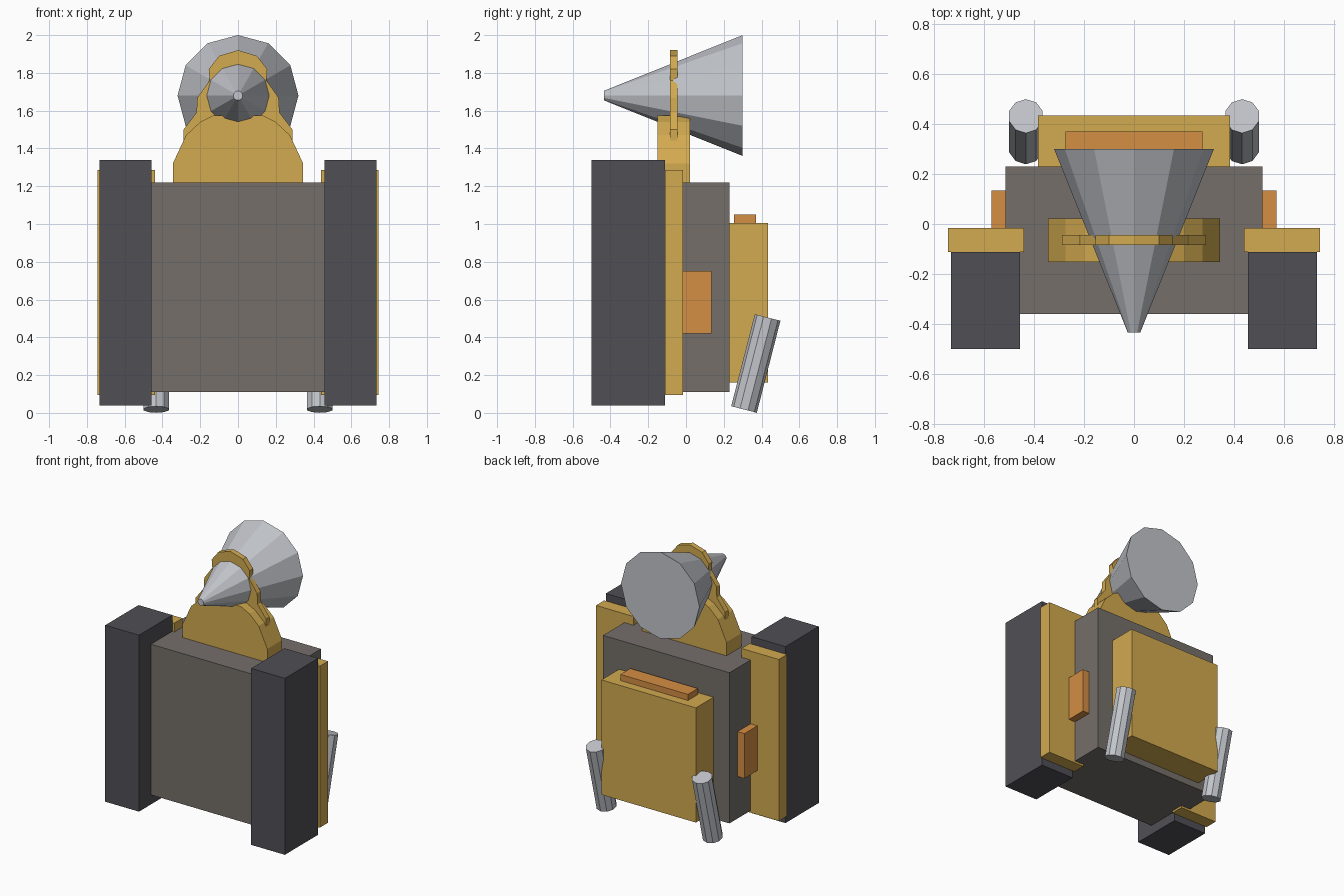
import bpy, bmesh, math
from mathutils import Matrix, Vector

cube = bpy.data.objects.get("Cube")
if cube:
    bpy.data.objects.remove(cube, do_unlink=True)


def material(name, rgb):
    linear = [((c / 255 + 0.055) / 1.055) ** 2.4 for c in rgb] + [1]
    mat = bpy.data.materials.new(name)
    mat.use_nodes = True
    mat.diffuse_color = linear
    mat.node_tree.nodes["Principled BSDF"].inputs["Base Color"].default_value = linear
    return mat


GOLD = material("gold", (210, 170, 80))
GREY = material("warm grey", (117, 111, 106))
DARK = material("charcoal", (80, 79, 85))
ORANGE = material("orange", (212, 142, 68))
SILVER = material("silver", (194, 197, 203))


def finish(name, bm, mat):
    bmesh.ops.recalc_face_normals(bm, faces=bm.faces)
    mesh = bpy.data.meshes.new(name)
    bm.to_mesh(mesh)
    bm.free()
    mesh.materials.append(mat)
    obj = bpy.data.objects.new(name, mesh)
    bpy.context.collection.objects.link(obj)
    return obj


def box(name, x, y, z, mat):
    lo, hi = Vector((x[0], y[0], z[0])), Vector((x[1], y[1], z[1]))
    bm = bmesh.new()
    bmesh.ops.create_cube(bm, size=1, matrix=Matrix.Translation((lo + hi) / 2)
                          @ Matrix.Diagonal((*(hi - lo), 1)))
    return finish(name, bm, mat)


def tapered(name, start, end, r1, r2, sides, mat):
    # Faceted cone or cylinder whose axis lies in the side plane
    start, end = Vector(start), Vector(end)
    axis = end - start
    tilt = -math.atan2(axis.y, axis.z)
    bm = bmesh.new()
    bmesh.ops.create_cone(bm, cap_ends=True, segments=sides, radius1=r1, radius2=r2,
                          depth=axis.length, matrix=Matrix.Translation((start + end) / 2)
                          @ Matrix.Rotation(tilt, 4, 'X'))
    return finish(name, bm, mat)


def symmetric_plate(name, half, y, mat):
    # Mirror a half outline (x, z) and extrude it along y
    outline = half + [(-px, pz) for px, pz in reversed(half) if px > 0]
    bm = bmesh.new()
    face = bm.faces.new([bm.verts.new((px, y[0], pz)) for px, pz in outline])
    result = bmesh.ops.extrude_face_region(bm, geom=[face])
    verts = [v for v in result["geom"] if isinstance(v, bmesh.types.BMVert)]
    bmesh.ops.translate(bm, verts=verts, vec=(0, y[1] - y[0], 0))
    return finish(name, bm, mat)


# Central body, rear pack and its top strip
box("body", (-0.515, 0.515), (-0.36, 0.23), (0.11, 1.22), GREY)
box("rear_pack", (-0.385, 0.385), (0.23, 0.435), (0.16, 1.005), GOLD)
box("rear_pack_strip", (-0.275, 0.275), (0.255, 0.37), (1.005, 1.05), ORANGE)

# Paired side parts
for side, s in (("left", 1), ("right", -1)):
    def span(a, b):
        return sorted((s * a, s * b))
    box(side + "_front_block", span(0.457, 0.732), (-0.5, -0.112), (0.04, 1.34), DARK)
    box(side + "_backing_plate", span(0.44, 0.745), (-0.112, -0.017), (0.095, 1.285), GOLD)
    box(side + "_side_panel", span(0.5, 0.57), (-0.02, 0.135), (0.42, 0.75), ORANGE)
    tapered(side + "_exhaust", (s * 0.433, 0.307, 0.018), (s * 0.433, 0.432, 0.505),
            0.07, 0.07, 10, SILVER)

# Neck mount, upright crest and cone
symmetric_plate("neck_mount", [(0.345, 1.22), (0.345, 1.32), (0.275, 1.47),
                               (0.2, 1.54), (0.13, 1.575)], (-0.152, 0.022), GOLD)
symmetric_plate("crest", [(0.288, 1.44), (0.288, 1.5), (0.22, 1.59), (0.215, 1.67),
                          (0.15, 1.76), (0.155, 1.82), (0.1, 1.89), (0, 1.92)],
                (-0.085, -0.045), GOLD)
tapered("head_cone", (0, -0.435, 1.68), (0, 0.3, 1.68), 0.025, 0.32, 12, SILVER)
